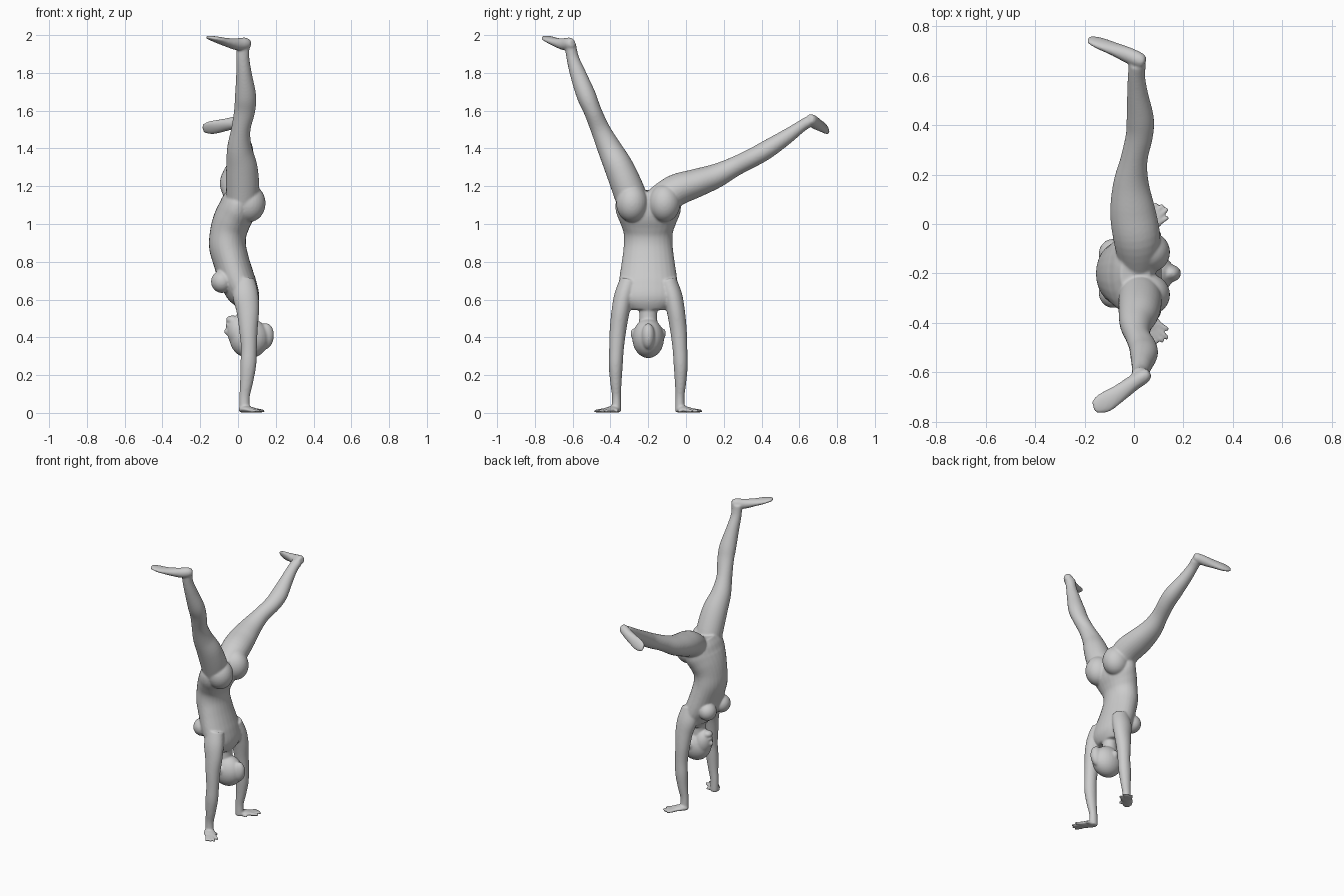
import bpy, bmesh, math
from mathutils import Vector, Matrix

MID = -0.2  # symmetry plane of torso, arms and head
bm = bmesh.new()


def catmull(p, n):
    """Smoothly resample a list of equal-length tuples."""
    out = []
    for i in range(len(p) - 1):
        a, b, c, d = p[max(i - 1, 0)], p[i], p[i + 1], p[min(i + 2, len(p) - 1)]
        for k in range(n):
            t = k / n
            out.append([0.5 * (2 * B + (C - A) * t + (2 * A - 5 * B + 4 * C - D) * t * t
                               + (3 * B - A - 3 * C + D) * t ** 3)
                        for A, B, C, D in zip(a, b, c, d)])
    return out + [list(p[-1])]


def limb(stations, ref=(1, 0, 0), sides=28):
    """Loft of ellipses; station = x, y, z, radius along ref, radius across."""
    pts = catmull(stations, 5)
    rings = []
    for i, s in enumerate(pts):
        tan = (Vector(pts[min(i + 1, len(pts) - 1)][:3]) - Vector(pts[max(i - 1, 0)][:3])).normalized()
        u = Vector(ref)
        u = (u - tan * u.dot(tan)).normalized()
        v = tan.cross(u)
        rings.append([bm.verts.new(Vector(s[:3]) + u * s[3] * math.cos(a) + v * s[4] * math.sin(a))
                      for a in (2 * math.pi * k / sides for k in range(sides))])
    for r, q in zip(rings, rings[1:]):
        for k in range(sides):
            j = (k + 1) % sides
            bm.faces.new((r[k], r[j], q[j], q[k]))
    bm.faces.new(rings[0][::-1])
    bm.faces.new(rings[-1])


def blob(c, r, tilt=0):
    """Ellipsoid, tilted about the y axis."""
    m = Matrix.Translation(c) @ Matrix.Rotation(tilt, 4, 'Y') @ Matrix.Diagonal((*r, 1))
    bmesh.ops.create_uvsphere(bm, u_segments=28, v_segments=16, radius=1, matrix=m)


# torso, from shoulders up to hips
limb([(0.045, MID, 0.545, 0.045, 0.09), (0.04, MID, 0.60, 0.075, 0.15),
      (0.015, MID, 0.66, 0.09, 0.158), (-0.01, MID, 0.72, 0.095, 0.152),
      (-0.035, MID, 0.80, 0.095, 0.140), (-0.055, MID, 0.88, 0.098, 0.130),
      (-0.052, MID, 0.95, 0.097, 0.130), (-0.035, MID, 1.01, 0.10, 0.150),
      (-0.01, MID, 1.07, 0.10, 0.172), (0.0, MID, 1.13, 0.085, 0.165),
      (0.005, MID, 1.175, 0.06, 0.10)])

# head, face, hair bun and neck
limb([(0.04, MID, 0.62, 0.055, 0.065), (0.04, MID, 0.54, 0.045, 0.048),
      (0.04, MID, 0.46, 0.05, 0.05)])
blob((0.06, MID, 0.395), (0.105, 0.084, 0.105))
blob((0.005, MID, 0.425), (0.062, 0.064, 0.09), -0.15)
blob((-0.03, MID, 0.492), (0.034, 0.033, 0.024))
blob((-0.058, MID, 0.432), (0.016, 0.012, 0.02))
blob((-0.052, MID, 0.465), (0.014, 0.022, 0.01))
blob((0.145, MID, 0.405), (0.045, 0.036, 0.07), 0.1)

for s in (-1, 1):
    def side(d):
        return MID + s * d
    # ears, chest and seat
    blob((0.055, side(0.083), 0.42), (0.018, 0.01, 0.026))
    blob((-0.085, side(0.078), 0.695), (0.058, 0.062, 0.06))
    blob((0.058, side(0.086), 1.11), (0.088, 0.084, 0.10))
    # arm
    limb([(0.03, side(0.10), 0.70, 0.06, 0.05), (0.04, side(0.128), 0.62, 0.068, 0.052),
          (0.052, side(0.146), 0.54, 0.06, 0.048), (0.055, side(0.160), 0.44, 0.049, 0.044),
          (0.058, side(0.168), 0.34, 0.042, 0.039), (0.054, side(0.172), 0.25, 0.042, 0.037),
          (0.045, side(0.171), 0.16, 0.034, 0.030), (0.035, side(0.168), 0.09, 0.028, 0.024),
          (0.034, side(0.168), 0.03, 0.028, 0.025), (0.034, side(0.168), 0.005, 0.026, 0.025)])
    # palm and spread fingers
    limb([(0.02, side(0.160), 0.017, 0.016, 0.027), (0.05, side(0.190), 0.019, 0.017, 0.038),
          (0.085, side(0.222), 0.013, 0.012, 0.038)], ref=(0, 0, 1))
    for (x0, d0), (x1, d1) in (((0.045, 0.17), (0.095, 0.165)), ((0.10, 0.205), (0.14, 0.228)),
                               ((0.09, 0.222), (0.138, 0.262)), ((0.078, 0.235), (0.118, 0.278)),
                               ((0.065, 0.242), (0.092, 0.286))):
        limb([(x0, side(d0), 0.013, 0.012, 0.012), (x1, side(d1), 0.009, 0.008, 0.009)], (0, 0, 1), 12)

# leg raised towards the front
limb([(0.02, -0.27, 1.08, 0.08, 0.085), (0.025, -0.305, 1.18, 0.088, 0.084),
      (0.02, -0.355, 1.30, 0.083, 0.077), (0.008, -0.405, 1.40, 0.066, 0.064),
      (0.015, -0.453, 1.50, 0.051, 0.051), (0.035, -0.495, 1.60, 0.056, 0.047),
      (0.04, -0.528, 1.68, 0.056, 0.051), (0.032, -0.570, 1.79, 0.042, 0.043),
      (0.025, -0.600, 1.88, 0.035, 0.033), (0.026, -0.612, 1.95, 0.036, 0.030)])
# leg lowered towards the back
limb([(0.02, -0.16, 1.10, 0.08, 0.085), (0.012, -0.06, 1.175, 0.095, 0.085),
      (-0.005, 0.05, 1.215, 0.092, 0.076), (-0.012, 0.16, 1.255, 0.073, 0.064),
      (0.0, 0.26, 1.305, 0.055, 0.052), (0.022, 0.36, 1.355, 0.055, 0.050),
      (0.025, 0.43, 1.395, 0.055, 0.049), (0.014, 0.53, 1.46, 0.042, 0.040),
      (0.010, 0.60, 1.51, 0.035, 0.032), (0.014, 0.645, 1.54, 0.035, 0.030)])

# feet: heel, arch, ball, toes
limb([(0.062, -0.600, 1.958, 0.020, 0.018), (0.04, -0.615, 1.955, 0.032, 0.030),
      (-0.005, -0.645, 1.952, 0.032, 0.032), (-0.06, -0.685, 1.962, 0.023, 0.036),
      (-0.115, -0.720, 1.977, 0.016, 0.042), (-0.150, -0.735, 1.986, 0.011, 0.033),
      (-0.165, -0.740, 1.988, 0.007, 0.022)], ref=(0, 0, 1))
limb([(0.045, 0.655, 1.556, 0.020, 0.018), (0.025, 0.662, 1.552, 0.030, 0.030),
      (-0.025, 0.684, 1.535, 0.032, 0.032), (-0.08, 0.708, 1.522, 0.036, 0.024),
      (-0.135, 0.730, 1.511, 0.039, 0.018), (-0.170, 0.742, 1.507, 0.032, 0.012),
      (-0.187, 0.746, 1.506, 0.020, 0.008)], ref=(0, -0.5, 0.87))

mesh = bpy.data.meshes.new("gymnast_body")
bmesh.ops.recalc_face_normals(bm, faces=bm.faces)
bm.to_mesh(mesh)
bm.free()
body = bpy.data.objects.new("gymnast_body", mesh)
bpy.context.collection.objects.link(body)

mat = bpy.data.materials.new("plain_grey")
mat.diffuse_color = (0.6, 0.6, 0.6, 1)
mesh.materials.append(mat)

# fuse the parts into one smooth skin
fuse = body.modifiers.new("fuse", 'REMESH')
fuse.mode = 'VOXEL'
fuse.voxel_size = 0.006
fuse.use_smooth_shade = True
soft = body.modifiers.new("soften", 'SMOOTH')
soft.factor = 0.5
soft.iterations = 7
